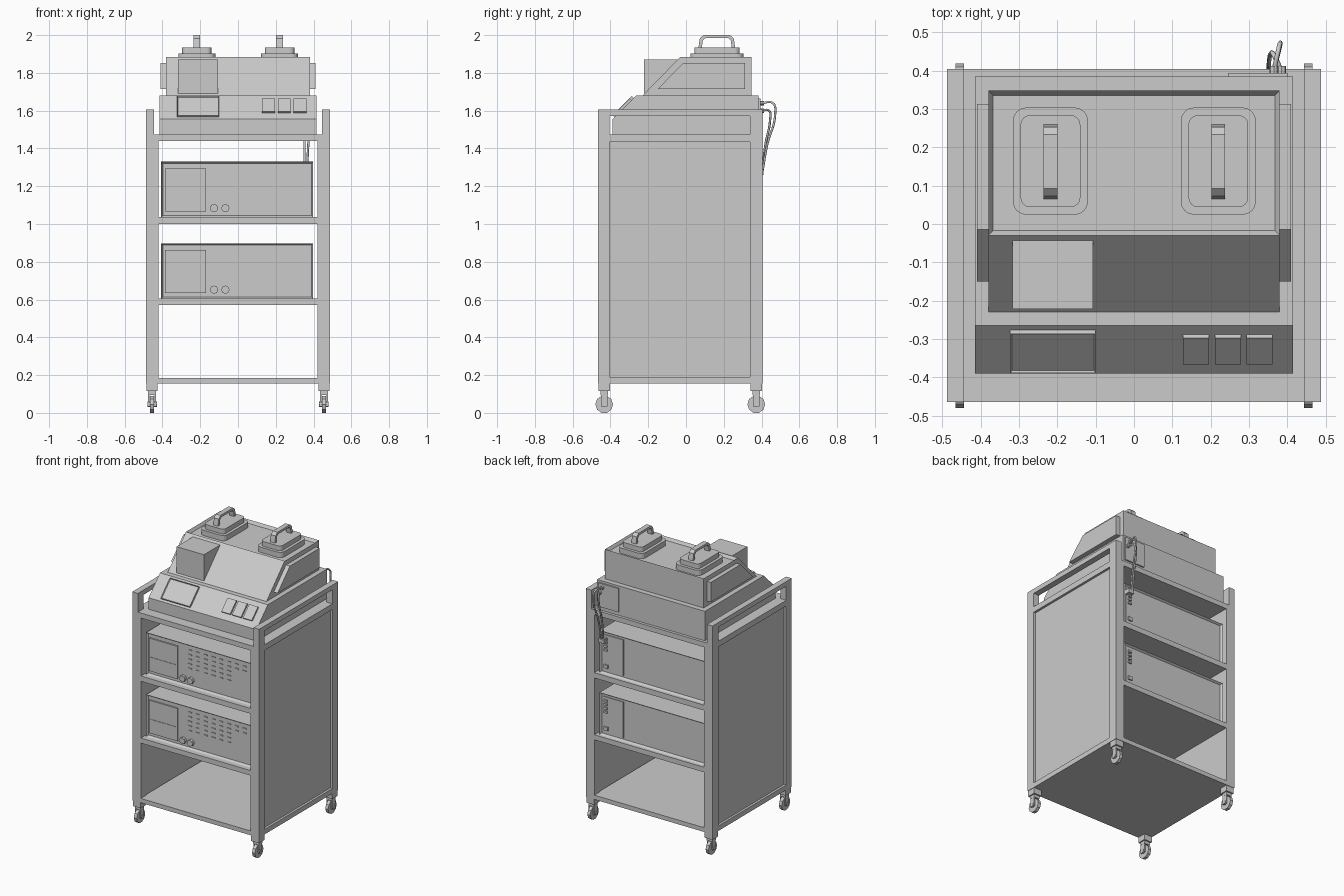
import bpy, bmesh, math
from mathutils import Vector, Matrix

cube = bpy.data.objects.get("Cube")
if cube:
    bpy.data.objects.remove(cube)

grey = bpy.data.materials.new("plain grey")
grey.use_nodes = True
GREY = (0.6, 0.6, 0.6, 1)
grey.diffuse_color = GREY
grey.node_tree.nodes["Principled BSDF"].inputs["Base Color"].default_value = GREY


def finish(name, bm):
    bmesh.ops.recalc_face_normals(bm, faces=bm.faces)
    mesh = bpy.data.meshes.new(name)
    bm.to_mesh(mesh)
    bm.free()
    mesh.materials.append(grey)
    obj = bpy.data.objects.new(name, mesh)
    bpy.context.collection.objects.link(obj)
    return obj


def add_box(bm, x, y, z):
    size = [b - a for a, b in (x, y, z)]
    mid = [(a + b) / 2 for a, b in (x, y, z)]
    m = Matrix.Translation(mid) @ Matrix.Diagonal((*size, 1))
    return bmesh.ops.create_cube(bm, size=1, matrix=m)["verts"]


def box(name, x, y, z):
    bm = bmesh.new()
    add_box(bm, x, y, z)
    return finish(name, bm)


def prism(profile, x0, x1):
    """Extrude a (y, z) outline along x."""
    bm = bmesh.new()
    face = bm.faces.new([bm.verts.new((x0, y, z)) for y, z in profile])
    out = bmesh.ops.extrude_face_region(bm, geom=[face])["geom"]
    moved = [v for v in out if isinstance(v, bmesh.types.BMVert)]
    bmesh.ops.translate(bm, verts=moved, vec=(x1 - x0, 0, 0))
    bmesh.ops.recalc_face_normals(bm, faces=bm.faces)
    return bm


def recess(bm, direction, rim, depth):
    faces = [f for f in bm.faces if f.normal.dot(Vector(direction)) > 0.95]
    bmesh.ops.inset_region(bm, faces=faces, thickness=rim)
    bmesh.ops.translate(bm, verts=list({v for f in faces for v in f.verts}),
                        vec=Vector(direction) * -depth)


def cylinder(bm, centre, radius, depth, axis, sides):
    m = Matrix.Translation(centre) @ Matrix.Rotation(math.pi / 2, 4, axis)
    bmesh.ops.create_cone(bm, cap_ends=True, segments=sides, radius1=radius,
                          radius2=radius, depth=depth, matrix=m)


def both(x0, x1, s):
    return sorted((x0 * s, x1 * s))


FRONT, BACK = -0.465, 0.405

# Cart sides: posts, rails, recessed panels and casters
for side, s in (("left", 1), ("right", -1)):
    for end, y in (("front", (FRONT, -0.405)), ("back", (0.34, BACK))):
        box(f"{side}_{end}_post", both(0.422, 0.488, s), y, (0.155, 1.44))
        box(f"{side}_{end}_upper_post", both(0.445, 0.488, s), y, (1.44, 1.605))
    for label, z in (("bottom", (0.155, 0.19)), ("middle", (1.435, 1.475)),
                     ("handle", (1.572, 1.605))):
        box(f"{side}_{label}_rail", both(0.445, 0.488, s), (-0.41, 0.345), z)
    box(f"{side}_panel", both(0.422, 0.472, s), (-0.41, 0.345), (0.19, 1.44))

    for end, y in (("front", -0.433), ("back", 0.372)):
        x = 0.455 * s
        bm = bmesh.new()
        add_box(bm, (x - 0.03, x + 0.03), (y - 0.03, y + 0.03), (0.115, 0.155))
        add_box(bm, (x - 0.022, x + 0.022), (y - 0.02, y + 0.02), (0.095, 0.115))
        for k in (-1, 1):
            add_box(bm, both(x + k * 0.013, x + k * 0.021, 1),
                    (y - 0.018, y + 0.018), (0.035, 0.1))
        cylinder(bm, (x, y, 0.045), 0.014, 0.05, "Y", 8)
        finish(f"{side}_{end}_caster_fork", bm)
        bm = bmesh.new()
        cylinder(bm, (x, y, 0.045), 0.047, 0.022, "Y", 10)
        finish(f"{side}_{end}_wheel", bm)

# Shelves
for label, z in (("bottom", (0.155, 0.185)), ("lower", (0.57, 0.605)),
                 ("upper", (1.0, 1.037)), ("top", (1.44, 1.475))):
    box(f"{label}_shelf", (-0.446, 0.446), (FRONT, BACK), z)

# Two equipment cabinets with doors, knobs, louvres and rear panels
for label, z0 in (("lower", 0.605), ("upper", 1.037)):
    bm = bmesh.new()
    add_box(bm, (-0.407, 0.398), (-0.43, 0.385), (z0, z0 + 0.293))
    for d in ((0, -1, 0), (0, 1, 0)):
        recess(bm, d, 0.013, 0.015)
    finish(f"{label}_cabinet", bm)
    box(f"{label}_cabinet_door", (-0.387, -0.17), (-0.425, -0.412), (z0 + 0.03, z0 + 0.258))
    box(f"{label}_door_handle", (-0.375, -0.185), (-0.428, -0.42), (z0 + 0.125, z0 + 0.129))
    bm = bmesh.new()
    for x in (-0.127, -0.067):
        cylinder(bm, (x, -0.422, z0 + 0.047), 0.022, 0.025, "X", 8)
    finish(f"{label}_knobs", bm)
    bm = bmesh.new()
    for col in range(8):
        for row in range(5 if col < 6 else 2):
            x, z = -0.09 + 0.06 * col, z0 + 0.25 - 0.032 * row
            add_box(bm, (x, x + 0.026), (-0.42, -0.413), (z, z + 0.006))
    finish(f"{label}_louvres", bm)
    box(f"{label}_rear_panel", (0.22, 0.38), (0.365, 0.376), (z0 + 0.02, z0 + 0.27))
    bm = bmesh.new()
    for row in range(4):
        z = z0 + 0.16 + 0.026 * row
        add_box(bm, (0.34, 0.365), (0.37, 0.385), (z, z + 0.015))
    add_box(bm, (0.335, 0.365), (0.37, 0.385), (z0 + 0.04, z0 + 0.065))
    finish(f"{label}_rear_sockets", bm)

# Instrument base and sloped upper housing
finish("instrument_base", prism([(-0.39, 1.475), (-0.39, 1.555), (-0.265, 1.68),
                                 (0.385, 1.68), (0.385, 1.475)], -0.415, 0.415))
bm = prism([(-0.23, 1.68), (-0.03, 1.885), (0.348, 1.885), (0.348, 1.68)], -0.38, 0.38)
recess(bm, (0, 0, 1), 0.018, 0.02)
finish("upper_housing", bm)
for side, s in (("left", 1), ("right", -1)):
    finish(f"{side}_housing_cover",
           prism([(-0.15, 1.715), (-0.015, 1.852), (0.313, 1.852), (0.313, 1.715)],
                 0.375 * s, 0.41 * s))

# Display box on the slope
box("display_box", (-0.317, -0.107), (-0.222, -0.043), (1.69, 1.872))


# Keypad and buttons tilted onto the front slope
def slope_plate(name, x, low, high, lift, rim=0):
    bm = bmesh.new()
    add_box(bm, x, (low, high), (-0.005, lift))
    if rim:
        recess(bm, (0, 0, 1), rim, 0.006)
    m = Matrix.Translation((0, -0.39, 1.555)) @ Matrix.Rotation(math.atan2(0.125, 0.125), 4, "X")
    bm.transform(m)
    finish(name, bm)


slope_plate("keypad", (-0.323, -0.1), 0.015, 0.16, 0.014, 0.006)
for i in range(3):
    x = 0.128 + 0.083 * i
    slope_plate(f"button_{i + 1}", (x, x + 0.068), 0.045, 0.143, 0.012)

# Lids with rounded corners and arched handles
for side, cx in (("left", 0.22), ("right", -0.218)):
    for label, hx, hy, z, r in (("flange", 0.098, 0.14, (1.862, 1.902), 0.035),
                                ("lid", 0.078, 0.12, (1.9, 1.935), 0.025)):
        bm = bmesh.new()
        add_box(bm, (cx - hx, cx + hx), (0.164 - hy, 0.164 + hy), z)
        upright = [e for e in bm.edges
                   if abs(e.verts[0].co.z - e.verts[1].co.z) > 0.01]
        bmesh.ops.bevel(bm, geom=upright, offset=r, segments=4, profile=0.5, affect="EDGES")
        finish(f"{side}_{label}", bm)
    half = [(0.098, 1.93), (0.09, 1.982), (0.07, 2.0)]
    inner = [(0.06, 1.984), (0.074, 1.972), (0.08, 1.93)]
    arch = half + [(-y, z) for y, z in reversed(half)]
    arch += [(-y, z) for y, z in reversed(inner)] + inner
    finish(f"{side}_lid_handle",
           prism([(0.163 + y, z) for y, z in arch], cx - 0.018, cx + 0.018))

# Rear connector plate with plugs
box("connector_plate", (0.245, 0.4), (0.38, 0.394), (1.5, 1.665))
bm = bmesh.new()
for x, z in ((0.365, 1.64), (0.385, 1.6)):
    cylinder(bm, (x, 0.4, z), 0.012, 0.025, "X", 8)
add_box(bm, (0.345, 0.385), (0.37, 0.41), (1.26, 1.29))
finish("plugs", bm)

# Cables
for name, pts in (
        ("long_cable", [(0.365, 0.4, 1.64), (0.378, 0.46, 1.64), (0.382, 0.472, 1.58),
                        (0.372, 0.43, 1.42), (0.365, 0.405, 1.28)]),
        ("short_cable", [(0.385, 0.4, 1.6), (0.365, 0.44, 1.6), (0.358, 0.445, 1.55),
                         (0.352, 0.42, 1.42), (0.352, 0.405, 1.28)])):
    curve = bpy.data.curves.new(name, "CURVE")
    curve.dimensions = "3D"
    curve.bevel_depth = 0.006
    curve.bevel_resolution = 1
    curve.resolution_u = 6
    spline = curve.splines.new("BEZIER")
    spline.bezier_points.add(len(pts) - 1)
    for p, co in zip(spline.bezier_points, pts):
        p.co = co
        p.handle_left_type = p.handle_right_type = "AUTO"
    curve.materials.append(grey)
    bpy.context.collection.objects.link(bpy.data.objects.new(name, curve))
